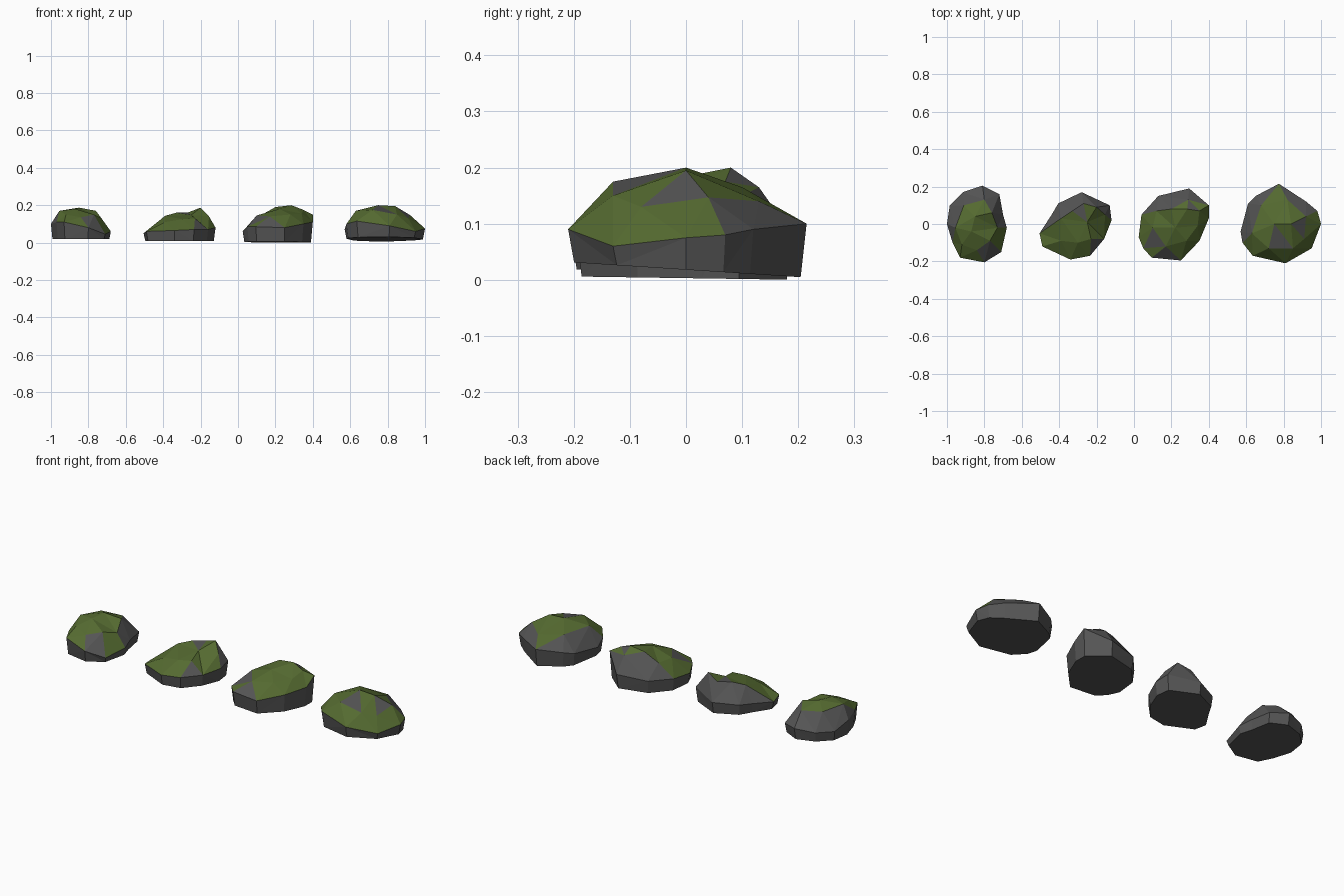
import bpy, bmesh, random
from mathutils import Vector
from mathutils.geometry import delaunay_2d_cdt


def material(name, rgb):
    m = bpy.data.materials.new(name)
    m.diffuse_color = (*rgb, 1)
    return m


stone = material("stone", (0.09, 0.09, 0.09))
moss = material("moss", (0.09, 0.145, 0.03))


# Faceted rock: crown points over a widest rim, with a tucked-in base that may tilt
def rock(name, rim, crown, base_z, tilt, seed):
    rng = random.Random(seed)
    n = len(rim)
    pts = [Vector(p) for p in rim + crown]
    centre = sum(pts[:n], Vector()) / n
    tri = delaunay_2d_cdt([p.xy for p in pts], [(i, (i + 1) % n) for i in range(n)],
                          [], 1, 1e-5)
    bm = bmesh.new()
    top = [bm.verts.new(pts[src[0]]) for src in tri[3]]
    for f in tri[2]:
        bm.faces.new([top[i] for i in f])
    where = {src[0]: top[i] for i, src in enumerate(tri[3])}
    base = []
    for p in pts[:n]:
        q = centre.lerp(p, 0.95)
        base.append(bm.verts.new((q.x, q.y, base_z - tilt * q.y)))
    for i in range(n):
        j = (i + 1) % n
        a, b, c, d = where[i], where[j], base[j], base[i]
        if i % 2:
            bm.faces.new((a, b, c))
            bm.faces.new((a, c, d))
        else:
            bm.faces.new((a, b, d))
            bm.faces.new((b, c, d))
    bm.faces.new(base)
    bmesh.ops.recalc_face_normals(bm, faces=bm.faces)
    # Moss gathers on the upward facets, more on the front
    for f in bm.faces:
        lean = f.normal.dot(Vector((0, -0.2, 0.98)))
        f.material_index = int(lean > 0.6 and rng.random() > 0.1)
    me = bpy.data.meshes.new(name)
    bm.to_mesh(me)
    bm.free()
    me.materials.append(stone)
    me.materials.append(moss)
    bpy.context.collection.objects.link(bpy.data.objects.new(name, me))


rock("rock_far_left",
     [(-.81, .205, .08), (-.72, .16, .07), (-.70, .05, .07), (-.68, -.02, .06),
      (-.71, -.15, .045), (-.80, -.205, .08), (-.93, -.18, .11), (-.97, -.10, .11),
      (-1, 0, .10), (-.985, .10, .07), (-.915, .17, .07)],
     [(-.955, -.02, .17), (-.92, -.11, .15), (-.85, .04, .187), (-.76, .06, .17),
      (-.73, -.02, .13), (-.77, -.09, .15), (-.84, -.14, .135), (-.91, .10, .16),
      (-.80, .13, .15), (-.87, -.04, .18)], 0.018, 0.0, 3)

rock("rock_centre_left",
     [(-.28, .17, .07), (-.13, .10, .09), (-.12, .02, .08), (-.16, -.08, .07),
      (-.235, -.17, .07), (-.34, -.19, .065), (-.49, -.12, .06), (-.505, -.05, .05),
      (-.44, .05, .06), (-.405, .11, .065)],
     [(-.39, .03, .143), (-.30, -.10, .125), (-.20, .09, .187), (-.33, .07, .16),
      (-.25, .01, .148), (-.155, .05, .14), (-.23, -.08, .13), (-.39, -.09, .11),
      (-.27, .11, .16)], 0.008, 0.0, 5)

rock("rock_centre_right",
     [(.295, .19, .08), (.40, .10, .15), (.40, .03, .11), (.35, -.09, .10),
      (.25, -.195, .08), (.095, -.18, .085), (.05, -.13, .085), (.025, -.07, .06),
      (.04, .05, .07), (.13, .15, .07)],
     [(.22, -.02, .18), (.285, .08, .2), (.20, .08, .19), (.10, -.02, .145),
      (.17, -.12, .14), (.28, -.09, .15), (.35, .07, .175), (.34, -.01, .155),
      (.12, .07, .145), (.29, .13, .165)], 0.003, 0.015, 8)

rock("rock_far_right",
     [(.775, .215, .10), (.92, .12, .09), (.98, .07, .08), (1, 0, .075),
      (.95, -.13, .06), (.81, -.21, .09), (.635, -.17, .115), (.58, -.10, .10),
      (.57, -.04, .07), (.61, .11, .08), (.65, .15, .09)],
     [(.72, -.13, .175), (.63, -.05, .17), (.75, 0, .2), (.84, 0, .195),
      (.85, -.13, .15), (.92, .04, .147), (.68, .10, .165), (.82, .13, .14),
      (.91, -.08, .13)], 0.018, 0.065, 11)
